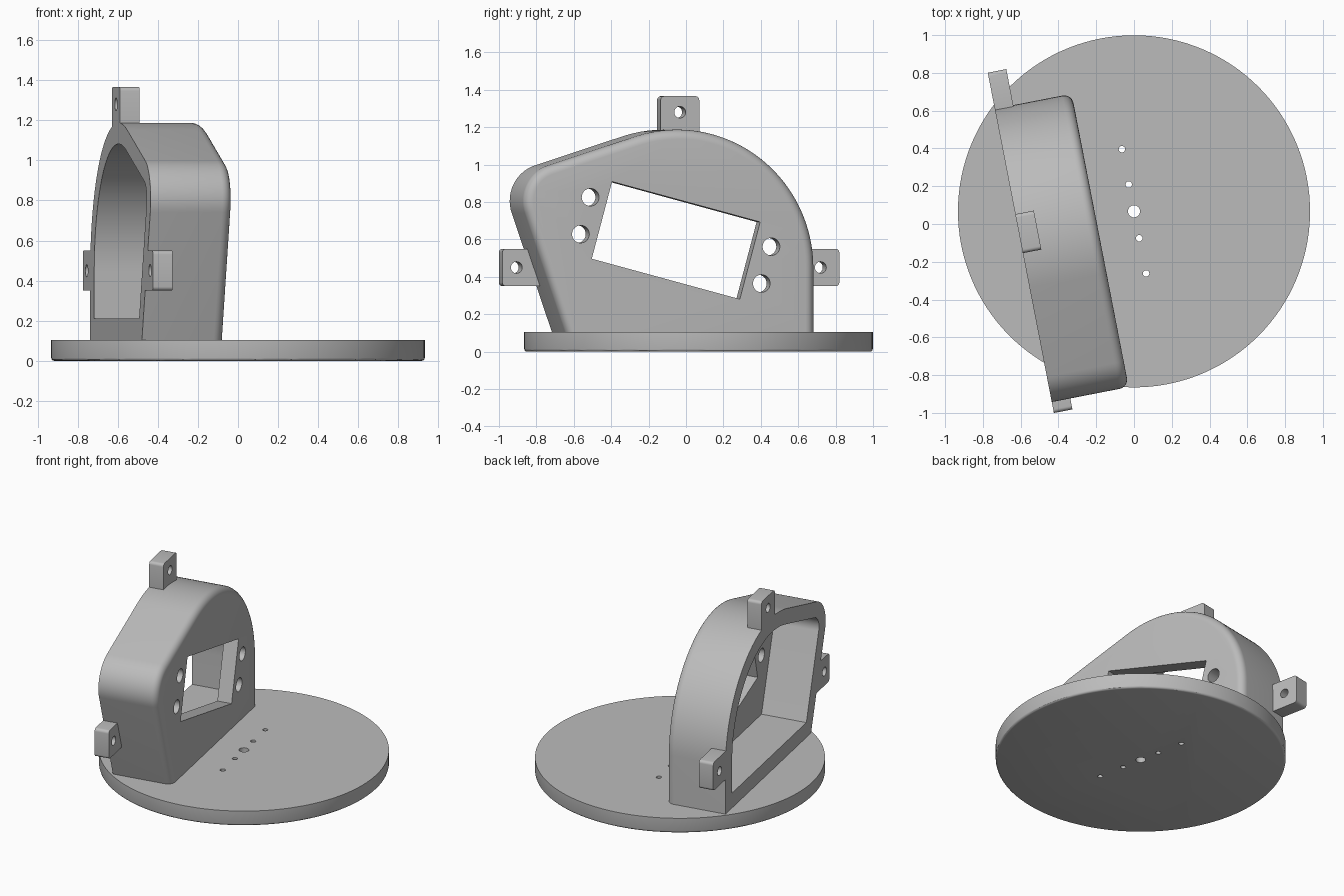
import bpy, bmesh
from math import sin, cos, pi, radians
from mathutils import Matrix, Vector

cube = bpy.data.objects.get("Cube")
if cube:
    bpy.data.objects.remove(cube, do_unlink=True)

grey = bpy.data.materials.new("plain_grey")
grey.use_nodes = True
grey.diffuse_color = (0.5, 0.5, 0.5, 1)
grey.node_tree.nodes["Principled BSDF"].inputs["Base Color"].default_value = (0.5, 0.5, 0.5, 1)

# Part frame: local x = through the housing, local y = along it
FRAME = Matrix.Translation((0, 0.067, 0)) @ Matrix.Rotation(radians(11), 4, 'Z')
BACK, FRONT = -0.62, -0.205
BASE_TOP, WALL, FILLET = 0.105, 0.105, 0.05


def make_object(name, bm):
    bmesh.ops.recalc_face_normals(bm, faces=bm.faces)
    mesh = bpy.data.meshes.new(name)
    bm.to_mesh(mesh)
    bm.free()
    obj = bpy.data.objects.new(name, mesh)
    obj.matrix_world = FRAME
    mesh.materials.append(grey)
    bpy.context.collection.objects.link(obj)
    return obj


def loft(name, sections):
    """Skin matching rings of points and cap both ends."""
    bm = bmesh.new()
    rings = [[bm.verts.new(p) for p in ring] for ring in sections]
    for a, b in zip(rings, rings[1:]):
        for i in range(len(a)):
            j = (i + 1) % len(a)
            bm.faces.new((a[i], a[j], b[j], b[i]))
    bm.faces.new(rings[0])
    bm.faces.new(rings[-1])
    return make_object(name, bm)


def box(name, lo, hi, round_edges=0, turn=None):
    bm = bmesh.new()
    lo, hi = Vector(lo), Vector(hi)
    bmesh.ops.create_cube(bm, size=1, matrix=Matrix.Translation((lo + hi) / 2) @ Matrix.Diagonal((*(hi - lo), 1)))
    if round_edges:
        edges = [e for e in bm.edges if abs(e.verts[0].co.x - e.verts[1].co.x) > 0.01]
        bmesh.ops.bevel(bm, geom=edges, offset=round_edges, segments=5, profile=0.5, affect='EDGES')
    if turn:
        bm.transform(turn)
    return make_object(name, bm)


def cylinder(name, centre, radius, depth, axis='X', segments=32):
    bm = bmesh.new()
    matrix = Matrix.Translation(centre)
    if axis == 'X':
        matrix = matrix @ Matrix.Rotation(pi / 2, 4, 'Y')
    bmesh.ops.create_cone(bm, cap_ends=True, segments=segments, radius1=radius,
                          radius2=radius, depth=depth, matrix=matrix)
    return make_object(name, bm)


def activate(obj):
    bpy.ops.object.select_all(action='DESELECT')
    obj.select_set(True)
    bpy.context.view_layer.objects.active = obj


def cut(obj, cutter):
    cutter.hide_render = True
    activate(obj)
    mod = obj.modifiers.new("cut", 'BOOLEAN')
    mod.operation, mod.solver, mod.object = 'DIFFERENCE', 'EXACT', cutter
    bpy.ops.object.modifier_apply(modifier=mod.name)
    bpy.data.objects.remove(cutter, do_unlink=True)


def smooth(obj):
    activate(obj)
    bpy.ops.object.shade_smooth_by_angle(angle=radians(30))


def arch(x, inset, bottom):
    """Housing outline at depth x, shrunk by inset, with a flat bottom."""
    big, big_r = (-0.066, 0.447), 0.74 - inset
    small, small_r = (-0.708, 0.806), 0.20 - inset
    a0, a1 = radians(108), radians(199)
    pts = [(big[0] + big_r, bottom)]
    for i in range(41):
        a = a0 * i / 40
        pts.append((big[0] + big_r * cos(a), big[1] + big_r * sin(a)))
    for i in range(17):
        a = a0 + (a1 - a0) * i / 16
        pts.append((small[0] + small_r * cos(a), small[1] + small_r * sin(a)))
    pts.append((small[0] + (small_r - sin(a1) * (bottom - small[1])) / cos(a1), bottom))
    return [(x, y, z) for y, z in pts]


# Round base plate with softened lower rim and a row of holes
bm = bmesh.new()
bmesh.ops.create_cone(bm, cap_ends=True, segments=128, radius1=0.932, radius2=0.932,
                      depth=BASE_TOP, matrix=Matrix.Translation((0, 0, BASE_TOP / 2)))
rim = [e for e in bm.edges if all(v.co.z < 0.01 for v in e.verts)]
bmesh.ops.bevel(bm, geom=rim, offset=0.015, segments=3, profile=0.5, affect='EDGES')
base = make_object("base_plate", bm)
for y, r in ((0, 0.032), (0.145, 0.017), (-0.145, 0.017), (0.335, 0.017), (-0.335, 0.017)):
    cut(base, cylinder("hole_cutter", (0, y, 0.05), r, 0.4, axis='Z'))
smooth(base)

# Arched housing shell with filleted front edge, open at the back
foot = BASE_TOP - 0.005
sections = [arch(BACK, 0, foot)]
for i in range(7):
    a = pi / 2 * i / 6
    sections.append(arch(FRONT - FILLET + FILLET * sin(a), FILLET * (1 - cos(a)), foot))
housing = loft("housing", sections)
floor = BASE_TOP + WALL
cut(housing, loft("cavity_cutter", [arch(BACK - 0.1, WALL, floor), arch(FRONT - 0.1, WALL, floor)]))

# Tilted display window and its four screw holes
tilt = Matrix.Translation((FRONT, -0.083, 0.595)) @ Matrix.Rotation(radians(-15), 4, 'X')
cut(housing, box("window_cutter", (-0.15, -0.4175, -0.2135), (0.1, 0.4175, 0.2135), turn=tilt))
for sy in (-1, 1):
    for sz in (-1, 1):
        cut(housing, cylinder("screw_cutter", tilt @ Vector((0, sy * 0.51, sz * 0.102)), 0.047, 0.3))
smooth(housing)

# Mounting tabs: y range, z range, hole centre
tabs = {
    "top_tab": ((-0.105, 0.105), (1.12, 1.366), (0, 1.28)),
    "back_tab": ((0.62, 0.868), (0.35, 0.55), (0.766, 0.45)),
    "front_tab": ((-0.967, -0.73), (0.35, 0.55), (-0.89, 0.45)),
}
for name, (ys, zs, hole) in tabs.items():
    tab = box(name, (BACK, ys[0], zs[0]), (BACK + 0.1, ys[1], zs[1]), round_edges=0.02)
    cut(tab, cylinder("tab_cutter", (BACK, *hole), 0.031, 0.4))
    smooth(tab)
